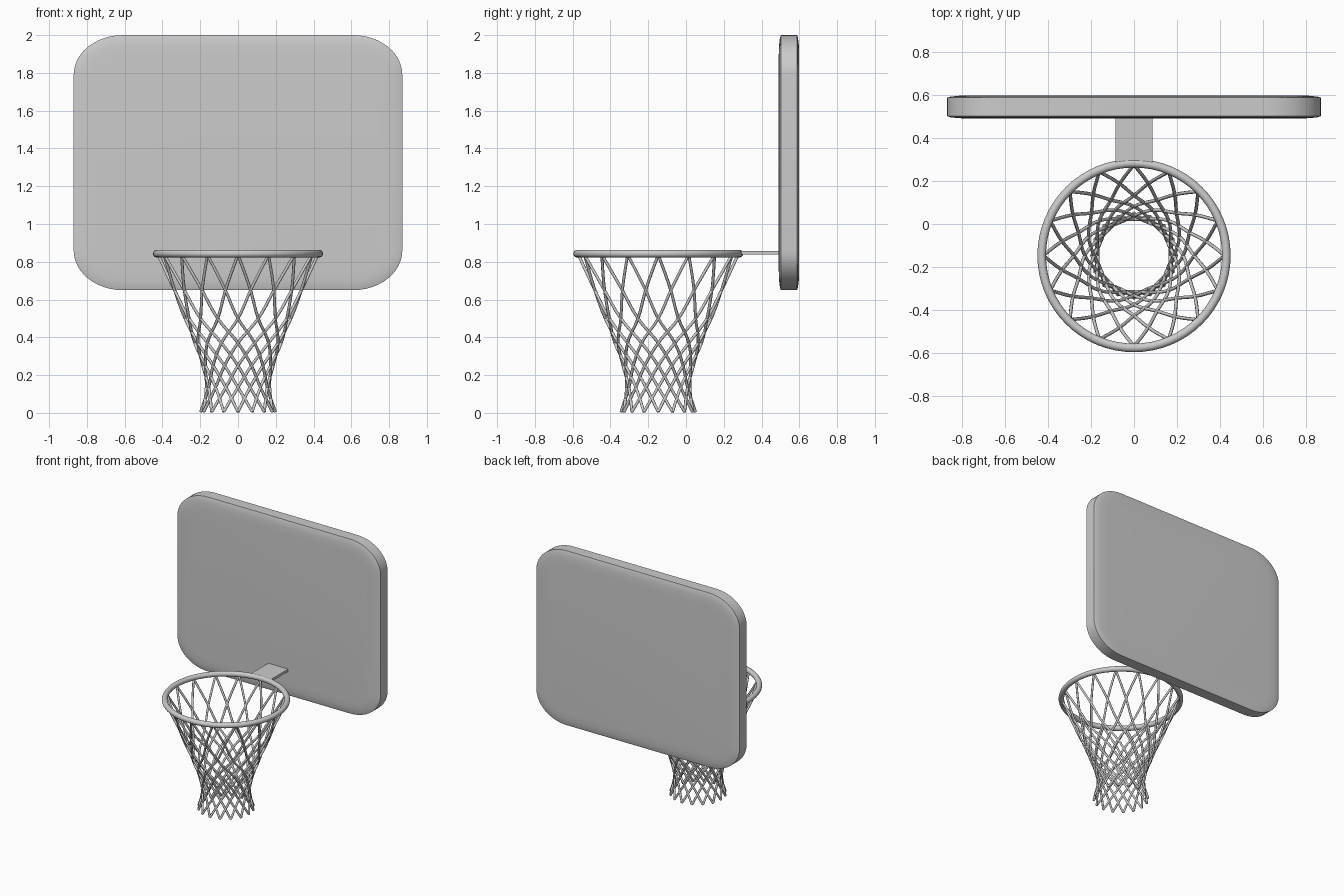
import bpy, bmesh, math

if "Cube" in bpy.data.objects:
    bpy.data.objects.remove(bpy.data.objects["Cube"])

RIM_Y, RIM_Z = -0.147, 0.843


def rounded_outline(hw, hh, rx, rz, steps=12):
    """Rectangle outline in x/z with elliptical corners."""
    pts = []
    for q, (sx, sz) in enumerate([(1, 1), (-1, 1), (-1, -1), (1, -1)]):
        for i in range(steps + 1):
            a = math.pi / 2 * (q + i / steps)
            pts.append((sx * (hw - rx) + rx * math.cos(a),
                        sz * (hh - rz) + rz * math.sin(a)))
    return pts


def smooth(obj, angle=35):
    bpy.ops.object.select_all(action='DESELECT')
    obj.select_set(True)
    bpy.context.view_layer.objects.active = obj
    bpy.ops.object.shade_smooth_by_angle(angle=math.radians(angle))


# Backboard: rounded slab, faces gently crowned towards the edges
bm = bmesh.new()
sections = [(0.10, -0.054), (0.05, -0.052), (0.015, -0.048), (0.0, -0.043)]
sections += [(i, -d) for i, d in reversed(sections)]
rings = []
for inset, dy in sections:
    outline = rounded_outline(0.87 - inset, 0.675 - inset,
                              0.26 - inset, 0.21 - inset)
    rings.append([bm.verts.new((x, 0.545 + dy, 1.325 + z)) for x, z in outline])
n = len(rings[0])
for a, b in zip(rings, rings[1:]):
    for i in range(n):
        j = (i + 1) % n
        bm.faces.new((a[i], a[j], b[j], b[i]))
bm.faces.new(rings[0])
bm.faces.new(rings[-1])
bmesh.ops.recalc_face_normals(bm, faces=bm.faces[:])
mesh = bpy.data.meshes.new("backboard")
bm.to_mesh(mesh)
bm.free()
board = bpy.data.objects.new("backboard", mesh)
bpy.context.collection.objects.link(board)
smooth(board)

# Rim
bpy.ops.mesh.primitive_torus_add(location=(0, RIM_Y, RIM_Z), major_radius=0.43,
                                 minor_radius=0.02, major_segments=64,
                                 minor_segments=16)
rim = bpy.context.object
rim.name = "rim"
smooth(rim, 60)

# Flat bracket joining rim and backboard
bpy.ops.mesh.primitive_cube_add(size=1, location=(0, 0.39, 0.848))
bracket = bpy.context.object
bracket.name = "bracket"
bracket.scale = (0.17, 0.22, 0.02)

# Net: 16 strands each way, path given as (height, radius, twist in degrees)
PATH = [(0.838, 0.423, 0), (0.66, 0.346, 10.5), (0.5, 0.280, 22.5),
        (0.37, 0.229, 45), (0.25, 0.186, 67.5), (0.135, 0.168, 90),
        (0.006, 0.197, 112.5)]
net = bpy.data.curves.new("net", 'CURVE')
net.dimensions = '3D'
net.bevel_depth = 0.008
net.bevel_resolution = 2
net.resolution_u = 5
net.use_fill_caps = True
for k in range(16):
    for way in (1, -1):
        sp = net.splines.new('BEZIER')
        sp.bezier_points.add(len(PATH) - 1)
        for p, (z, r, twist) in zip(sp.bezier_points, PATH):
            a = math.radians(k * 22.5 + way * twist)
            p.co = (r * math.cos(a), RIM_Y + r * math.sin(a), z)
            p.handle_left_type = p.handle_right_type = 'AUTO'
        sp.use_smooth = True
net_obj = bpy.data.objects.new("net", net)
bpy.context.collection.objects.link(net_obj)
